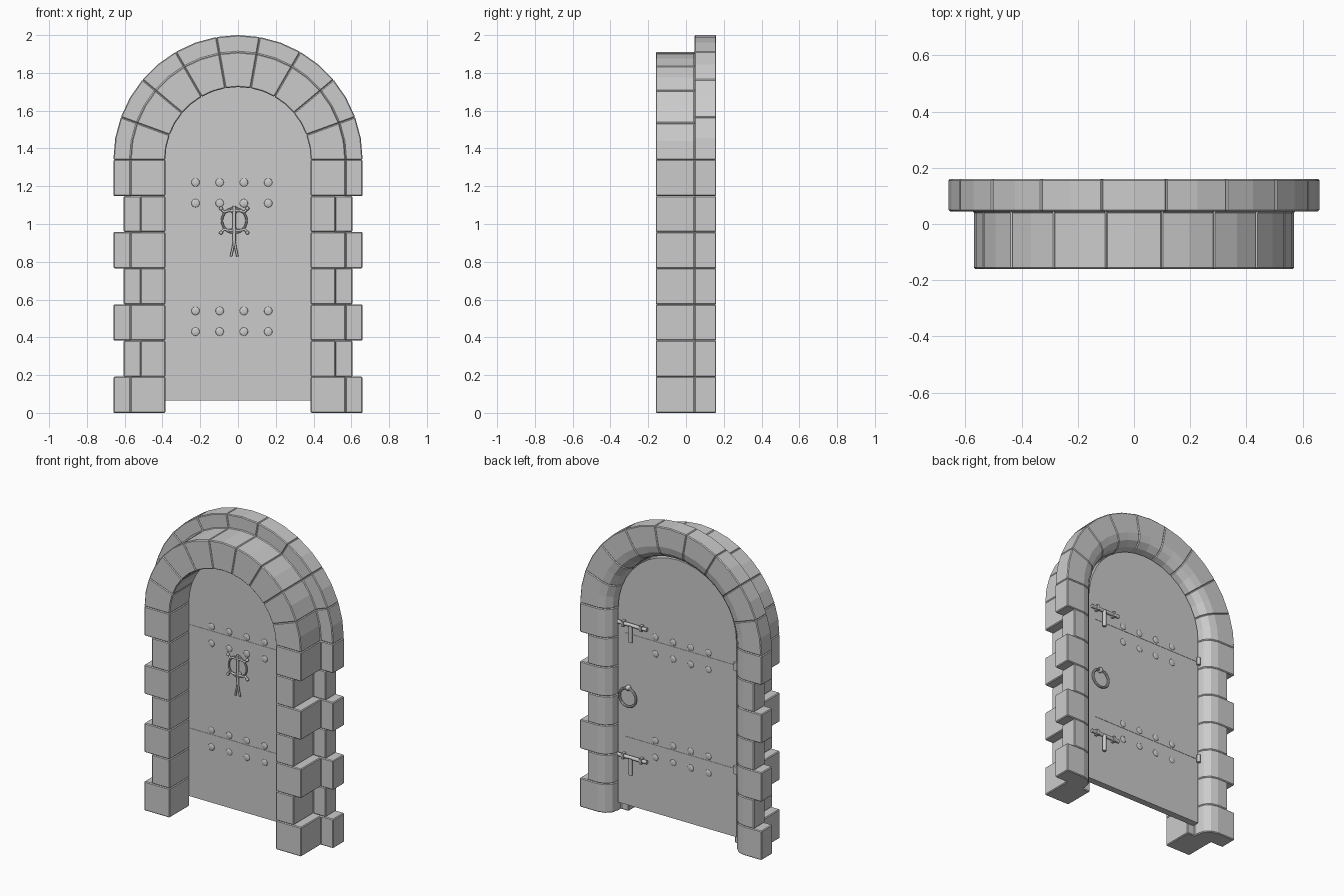
import bpy, bmesh
from math import sin, cos, pi, radians

if "Cube" in bpy.data.objects:
    bpy.data.objects.remove(bpy.data.objects["Cube"])

SPRING = 1.34      # height where the arch starts
COURSES = 7
H = SPRING / COURSES


def add_mesh(name, bm, bevel=0.0):
    bmesh.ops.recalc_face_normals(bm, faces=bm.faces)
    me = bpy.data.meshes.new(name)
    bm.to_mesh(me)
    bm.free()
    ob = bpy.data.objects.new(name, me)
    bpy.context.collection.objects.link(ob)
    if bevel:
        m = ob.modifiers.new("bevel", 'BEVEL')
        m.width = bevel
        m.segments = 1
        m.limit_method = 'ANGLE'
        m.angle_limit = radians(50)
    return ob


def loft(name, rings, bevel=0.0):
    """Skin a list of closed rings of points and cap both ends."""
    bm = bmesh.new()
    loops = [[bm.verts.new(p) for p in r] for r in rings]
    n = len(loops[0])
    for a, b in zip(loops, loops[1:]):
        for i in range(n):
            j = (i + 1) % n
            bm.faces.new((a[i], a[j], b[j], b[i]))
    bm.faces.new(loops[0])
    bm.faces.new(loops[-1])
    return add_mesh(name, bm, bevel)


def stone_profile(front, back):
    """Stepped stone section (distance from opening centre, y), rounded at the back."""
    r = 0.09
    corner = [(0.53 - r * sin(t), 0.07 + r * cos(t)) for t in (0, pi / 6, pi / 3, pi / 2)]
    return [(0.385, -0.16), (front, -0.16), (front, 0.045), (back, 0.045),
            (back, 0.16)] + corner + [(0.44, 0.045), (0.385, 0.045)]


def rod(name, pts, radius):
    cu = bpy.data.curves.new(name, 'CURVE')
    cu.dimensions = '3D'
    cu.bevel_depth = radius
    cu.bevel_resolution = 2
    cu.use_fill_caps = True
    sp = cu.splines.new('POLY')
    sp.points.add(len(pts) - 1)
    for p, co in zip(sp.points, pts):
        p.co = (*co, 1)
    ob = bpy.data.objects.new(name, cu)
    bpy.context.collection.objects.link(ob)
    return ob


def ball(name, loc, r, flat=1.0):
    bpy.ops.mesh.primitive_uv_sphere_add(segments=12, ring_count=8, radius=r, location=loc)
    ob = bpy.context.object
    ob.name = name
    ob.scale = (1, flat, 1)
    bpy.ops.object.shade_smooth_by_angle()


def ring(name, loc, major, minor):
    bpy.ops.mesh.primitive_torus_add(major_segments=24, minor_segments=8, major_radius=major,
                                     minor_radius=minor, location=loc, rotation=(pi / 2, 0, 0))
    bpy.context.object.name = name
    bpy.ops.object.shade_smooth_by_angle()


def box(name, lo, hi):
    (x0, y0, z0), (x1, y1, z1) = lo, hi
    return loft(name, [[(x0, y0, z), (x1, y0, z), (x1, y1, z), (x0, y1, z)] for z in (z0, z1)])


# jamb stones, alternating wide and narrow courses
wide, narrow = stone_profile(0.57, 0.66), stone_profile(0.515, 0.605)
for s in (-1, 1):
    for i in range(COURSES):
        prof = narrow if i % 2 else wide
        loft("jamb_stone", [[(s * r, y, z) for r, y in prof]
                            for z in (i * H, (i + 1) * H)], 0.005)

# nine arch stones
for k in range(9):
    angles = [radians(20 * k + 10 * j) for j in range(3)]
    loft("arch_stone", [[(r * cos(a), y, SPRING + r * sin(a)) for r, y in wide]
                        for a in angles], 0.005)

# door leaf with round top
R = 0.43
outline = [(-R, 0.065), (R, 0.065)] + [
    (R * cos(radians(a)), SPRING + R * sin(radians(a))) for a in range(0, 181, 10)]
loft("door_leaf", [[(x, y, z) for x, z in outline] for y in (0.046, 0.09)])

# straps, rivets, hinge knuckles and latches
for z, latch_z in ((1.19, 1.26), (0.51, 0.39)):
    box("door_strap", (-0.42, 0.044, z - 0.003), (0.38, 0.092, z + 0.003))
    for x in (-0.225, -0.097, 0.031, 0.16):
        for dz in (0.03, -0.08):
            for y in (0.046, 0.09):
                ball("rivet", (x, y, z + dz), 0.022, 0.3)
    rod("hinge_knuckle", [(-0.428, 0.098, z - 0.025), (-0.428, 0.098, z + 0.025)], 0.012)
    rod("latch_bar", [(0.42, 0.105, latch_z), (0.21, 0.105, latch_z)], 0.012)
    rod("latch_handle", [(0.325, 0.11, latch_z), (0.325, 0.11, latch_z - 0.11)], 0.012)
    for x in (0.25, 0.38):
        box("latch_bracket", (x - 0.008, 0.085, latch_z - 0.018), (x + 0.008, 0.12, latch_z + 0.018))

# pull ring on the back
ring("pull_ring", (0.35, 0.105, 0.78), 0.06, 0.008)
ball("pull_ring_boss", (0.35, 0.098, 0.84), 0.018)

# knocker on the front
kx, ky = -0.02, 0.025
ring("knocker_ring", (kx, ky, 1.018), 0.065, 0.006)
rod("knocker_stem", [(kx, ky, 1.095), (kx, ky, 0.91)], 0.009)
for z, d in ((1.07, 1), (0.966, -1)):
    rod("knocker_bar", [(kx - 0.07, ky, z + 0.012 * d), (kx - 0.055, ky, z - 0.006 * d), (kx - 0.03, ky, z),
                        (kx + 0.03, ky, z), (kx + 0.055, ky, z - 0.006 * d),
                        (kx + 0.07, ky, z + 0.012 * d)], 0.007)
    ball("knocker_mount", (kx, 0.036, z), 0.018)
    for s in (-1, 1):
        ball("knocker_curl", (kx + s * 0.07, ky, z + 0.012 * d), 0.01)
for s in (-1, 1):
    rod("knocker_tail", [(kx, ky, 0.92), (kx + s * 0.006, ky, 0.88), (kx + s * 0.017, ky, 0.828)], 0.006)
